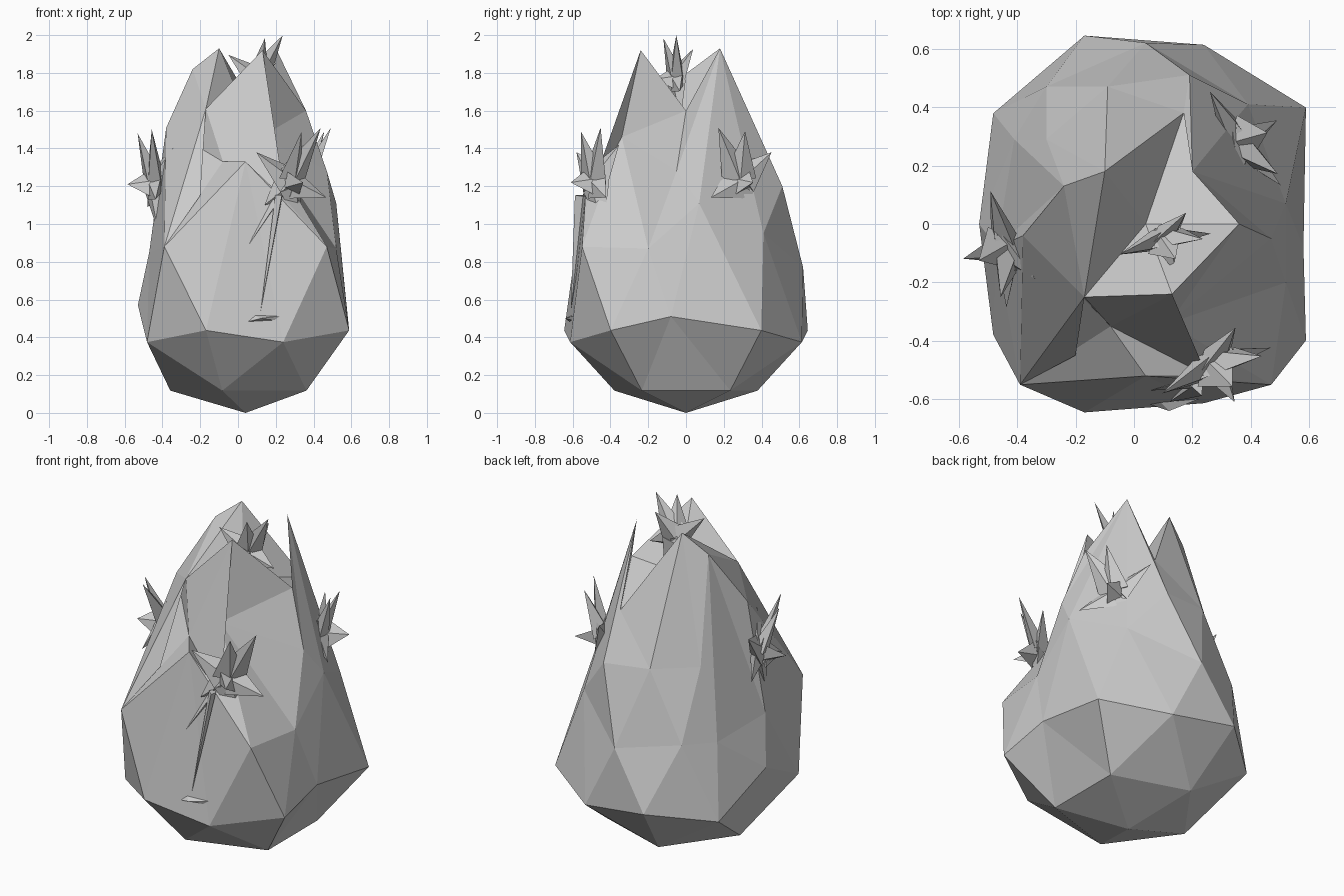
import bpy
import bmesh
from math import atan2, degrees, radians
from mathutils import Vector, Matrix

# Remove the default cube
default_cube = bpy.data.objects.get("Cube")
if default_cube:
    bpy.data.objects.remove(default_cube, do_unlink=True)

# Single stone material
stone = bpy.data.materials.new("stone grey")
stone.use_nodes = True
stone_colour = (0.6, 0.6, 0.6, 1)
stone.diffuse_color = stone_colour
stone.node_tree.nodes["Principled BSDF"].inputs["Base Color"].default_value = stone_colour


def make_object(name, mesh_builder):
    """Turn a finished bmesh into a flat shaded object."""
    bmesh.ops.recalc_face_normals(mesh_builder, faces=mesh_builder.faces)
    mesh = bpy.data.meshes.new(name)
    mesh_builder.to_mesh(mesh)
    mesh_builder.free()
    mesh.materials.append(stone)
    item = bpy.data.objects.new(name, mesh)
    bpy.context.scene.collection.objects.link(item)
    return item


def add_blade(builder, root, tip, width):
    """Add a broad, flattened four sided shard from root to tip."""
    root, tip = Vector(root), Vector(tip)
    along = (tip - root).normalized()
    side = along.cross(Vector((0.9, 0.3, 0.2))).normalized()
    depth = along.cross(side)
    base = [root + side * width, root + depth * width * 0.6,
            root - side * width, root - depth * width * 0.4]
    corners = [builder.verts.new(p) for p in base]
    point = builder.verts.new(tip)
    builder.faces.new(corners)
    for i in range(4):
        builder.faces.new((corners[i], corners[(i + 1) % 4], point))


# Body: faceted egg, with its upper rings pulled into peaks around a hollow
crown = {0: (0.36, 0, 1.6), 72: (0.17, 0.38, 1.47), 144: (-0.1, 0.18, 1.93),
         216: (-0.17, -0.25, 1.61), 288: (0.13, -0.24, 1.92)}
shoulder = {36: (0.2, 0.18, 1.93), 108: (-0.09, 0.47, 1.22), 180: (-0.24, 0.13, 1.82),
            252: (-0.08, -0.35, 1.33), 324: (0.12, -0.34, 1.46)}
chest = {0: (0.47, -0.05, 1.28), 72: (0.19, 0.51, 1.2), 144: (-0.3, 0.29, 1.22),
         216: (-0.38, -0.04, 1.51), 288: (0.25, -0.52, 1.13)}
waist = {18: (0.52, 0.07, 1.11), 54: (0.39, 0.41, 0.95), 90: (0.04, 0.62, 0.77),
         126: (-0.3, 0.47, 0.82), 162: (-0.41, 0.29, 0.8), 198: (-0.47, -0.08, 0.85),
         234: (-0.39, -0.55, 0.88), 270: (0.04, -0.52, 1.33), 306: (0.47, -0.55, 0.88),
         342: (0.52, -0.2, 0.87)}
hips = {0: (0.58, -0.08, 0.51)}
belly = {180: (-0.53, 0, 0.57)}
rings = {85: crown, 53: shoulder, 45: chest, 0: waist, -53: hips, -45: belly}

body = bmesh.new()
bmesh.ops.create_icosphere(body, subdivisions=2, radius=1)
for v in body.verts:
    level = round(v.co.z * 100)
    angle = round(degrees(atan2(v.co.y, v.co.x))) % 360
    target = rings.get(level, {}).get(angle)
    if level > 99:
        target = (0.04, 0, 1.58)
    if target is None:
        target = (0.04 + v.co.x * 0.758, v.co.y * 0.758, 0.79 + v.co.z * 0.79)
    v.co = target
make_object("rock_body", body)

# Overhanging flap on the right side of the front hollow
flap = bmesh.new()
for corner in (crown[216], chest[216], waist[234], (-0.2, -0.45, 1.15)):
    flap.verts.new(corner)
bmesh.ops.convex_hull(flap, input=flap.verts)
make_object("side_flap", flap)

# Shard clusters: one set of tips (outward, sideways, up) reused four times
tips = [(0.06, 0.16, 0.29), (0.1, 0.02, 0.27), (0.15, 0, 0),
        (0, -0.2, 0.16), (-0.07, 0.13, 0.2), (0, 0.08, -0.26),
        (0.05, 0.2, -0.08), (0, -0.15, -0.12)]


def shard_cluster(name, centre, turn, size, flip=1):
    builder = bmesh.new()
    for tip in tips:
        add_blade(builder, Vector(tip) * 0.1, tip, 0.09)
    builder.transform(Matrix.Translation(centre)
                      @ Matrix.Rotation(radians(turn), 4, "Z")
                      @ Matrix.Diagonal((size, size * flip, size, 1)))
    make_object(name, builder)


shard_cluster("right_shards", (-0.44, -0.08, 1.21), 195, 1)
shard_cluster("front_shards", (0.27, -0.48, 1.22), -60, 1)
shard_cluster("back_shards", (0.36, 0.28, 1.22), 30, 1, -1)
shard_cluster("top_shards", (0.1, -0.05, 1.767), -70, 0.8)

# Long hanging splinters and the small flat chip below them
splinters = bmesh.new()
add_blade(splinters, (0.22, -0.55, 1.15), (0.12, -0.61, 0.54), 0.04)
add_blade(splinters, (0.2, -0.53, 1.12), (0.05, -0.57, 0.88), 0.035)
make_object("front_splinters", splinters)

chip = bmesh.new()
outline = [(0, -0.6, 0.47), (0.08, -0.6, 0.52), (0.27, -0.58, 0.52), (0.2, -0.6, 0.49)]
chip_ring = [chip.verts.new(p) for p in outline]
for peak in ((0.12, -0.64, 0.5), (0.12, -0.56, 0.5)):
    point = chip.verts.new(peak)
    for i in range(4):
        chip.faces.new((chip_ring[i], chip_ring[(i + 1) % 4], point))
make_object("front_chip", chip)
